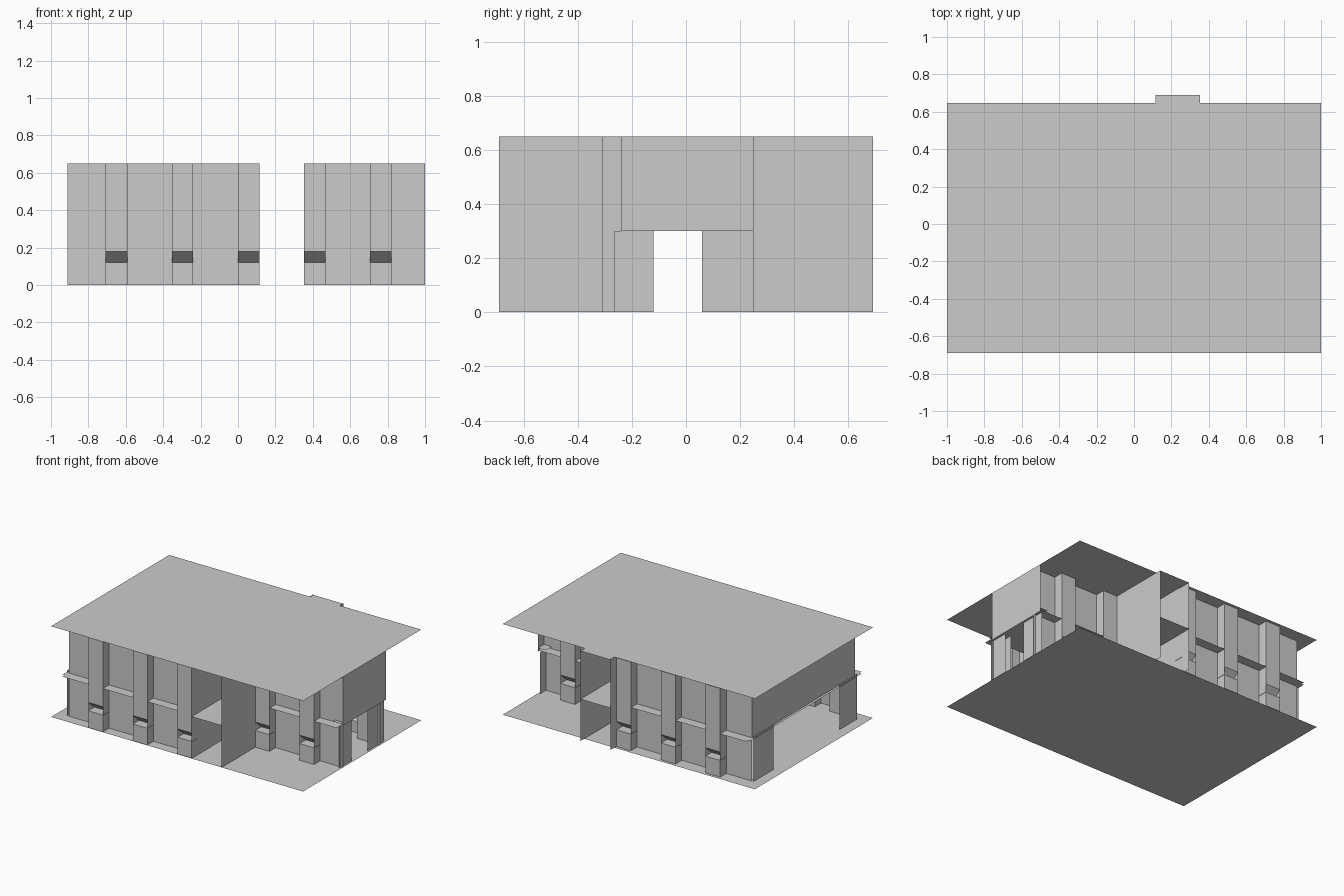
import bpy

if "Cube" in bpy.data.objects:
    bpy.data.objects.remove(bpy.data.objects["Cube"])

grey = bpy.data.materials.new("pale_grey")
grey.diffuse_color = (0.6, 0.6, 0.6, 1)
grey.use_nodes = True
grey.node_tree.nodes["Principled BSDF"].inputs["Base Color"].default_value = grey.diffuse_color


def sheets(name, quads):
    """One object made of thin four-sided sheets."""
    verts, faces = [], []
    for q in quads:
        faces.append(tuple(range(len(verts), len(verts) + 4)))
        verts += q
    me = bpy.data.meshes.new(name)
    me.from_pydata(verts, [], faces)
    me.materials.append(grey)
    ob = bpy.data.objects.new(name, me)
    bpy.context.collection.objects.link(ob)
    return ob


def flat(x0, x1, y0, y1, z):
    return [(x0, y0, z), (x1, y0, z), (x1, y1, z), (x0, y1, z)]


def wall_x(x, y0, y1, z0, z1):
    return [(x, y0, z0), (x, y1, z0), (x, y1, z1), (x, y0, z1)]


def wall_y(y, x0, x1, z0, z1):
    q = [(x0, y, z0), (x1, y, z0), (x1, y, z1), (x0, y, z1)]
    return q if y < 0 else q[::-1]


H = 0.65      # roof height
F = 0.30      # upper floor height
D = 0.07      # depth of the projecting strips

# ground and roof sheets
sheets("ground_slab", [flat(-1, 1, -0.69, 0.648, 0)])
roof = flat(-1, 1, -0.69, 0.648, H)
sheets("roof", [roof])


def facade(name, outer, strips, bays):
    """Projecting strips with splayed slots, recessed bays with balconies."""
    s = -1 if outer < 0 else 1
    inner = outer - s * D
    panels, slots, fins, walls, balconies = [], [], [], [], []
    for a, b in strips:
        panels += [wall_y(outer, a, b, 0, 0.12), wall_y(outer, a, b, 0.18, H)]
        slope = [(a, inner, 0.12), (b, inner, 0.12), (b, outer, 0.18), (a, outer, 0.18)]
        slots.append(slope if s < 0 else slope[::-1])
        slots.append(flat(a - 0.003, b + 0.003, min(inner, outer), max(inner, outer), 0.12))
        for x in (a, b):
            fins.append(wall_x(x, min(inner, outer), max(inner, outer), 0, H))
    for a, b in bays:
        walls.append(wall_y(inner, a, b, 0, H))
        balconies.append(flat(a, b, min(inner, outer), max(inner, outer), 0.31))
    sheets(name + "_strips", panels)
    sheets(name + "_slots", slots)
    sheets(name + "_fins", fins)
    sheets(name + "_walls", walls)
    sheets(name + "_balconies", balconies)


left_strips = [(-0.708, -0.592), (-0.354, -0.24), (0, 0.114)]
left_bays = [(-0.912, -0.708), (-0.592, -0.354), (-0.24, 0)]
right_strips = [(0.354, 0.467), (0.706, 0.82)]
right_bays = [(0.467, 0.706), (0.82, 1.0)]
facade("wide_block_front", -0.685, left_strips, left_bays)
facade("wide_block_back", 0.625, left_strips, left_bays)
facade("narrow_block_front", -0.31, right_strips, right_bays)
facade("narrow_block_back", 0.25, right_strips, right_bays)

# cross walls of the stair bay, with a passage at ground level
cross = []
for x in (0.115, 0.354):
    cross += [wall_x(x, -0.69, -0.12, 0, H), wall_x(x, 0.06, 0.69, 0, H),
              wall_x(x, -0.12, 0.06, F, H)]
sheets("stair_bay_walls", cross)
sheets("stair_bay_floor", [flat(0.115, 0.354, -0.69, 0.69, F)])
sheets("stair_bay_cap", [flat(0.115, 0.354, 0.6, 0.69, 0.646)])

# upper floors
sheets("upper_floor_wide", [flat(-0.912, 0.115, -0.615, 0.555, F)])
sheets("upper_floor_narrow", [flat(0.354, 1.0, -0.24, 0.18, F)])

# right end: closed upper wall over a doorway
sheets("right_end_upper_wall", [wall_x(1.0, -0.24, 0.25, F, H)])
sheets("right_end_lower_walls", [wall_x(0.985, -0.265, -0.12, 0, F),
                                 wall_x(0.985, 0.06, 0.25, 0, F),
                                 wall_x(0.94, -0.24, -0.12, 0, F)])
sheets("right_end_ledge", [flat(0.94, 1.0, -0.265, 0.25, 0.325)])

# left end: closed upper wall over a wide opening
sheets("left_end_upper_wall", [wall_x(-0.912, -0.615, 0.555, F, H)])
sheets("left_end_lower_walls", [wall_x(-0.925, -0.615, -0.42, 0, 0.325),
                                wall_x(-0.925, 0.33, 0.555, 0, 0.325)])
sheets("left_end_ledge", [flat(-0.93, -0.912, -0.66, 0.6, 0.31)])
